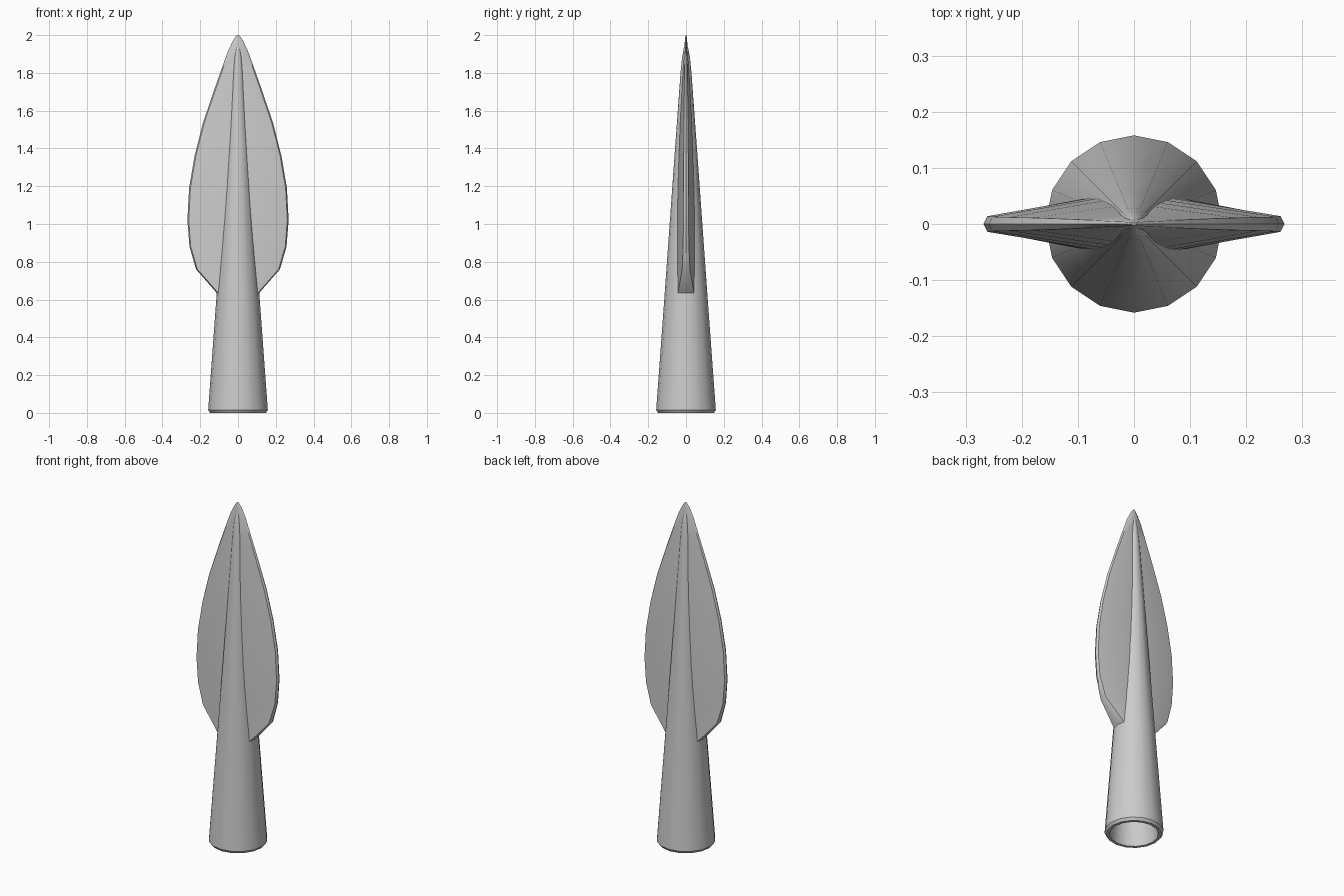
import bpy, bmesh, math

if "Cube" in bpy.data.objects:
    bpy.data.objects.remove(bpy.data.objects["Cube"])


def finish(bm, name, angle):
    bmesh.ops.remove_doubles(bm, verts=bm.verts, dist=1e-5)
    bmesh.ops.recalc_face_normals(bm, faces=bm.faces)
    me = bpy.data.meshes.new(name)
    bm.to_mesh(me)
    bm.free()
    ob = bpy.data.objects.new(name, me)
    bpy.context.collection.objects.link(ob)
    bpy.ops.object.select_all(action='DESELECT')
    ob.select_set(True)
    bpy.context.view_layer.objects.active = ob
    bpy.ops.object.shade_smooth_by_angle(angle=math.radians(angle))
    return ob


def loft(bm, rings):
    loops = [[bm.verts.new(p) for p in ring] for ring in rings]
    n = len(loops[0])
    for a, b in zip(loops, loops[1:]):
        for i in range(n):
            j = (i + 1) % n
            bm.faces.new((a[i], a[j], b[j], b[i]))
    bm.faces.new(loops[0][::-1])
    bm.faces.new(loops[-1])


# Hollow tapering socket: (radius, z), from the inside of the bore to the tip
SIDES = 16
profile = [(0.085, 0.60), (0.128, 0.012), (0.131, 0.0), (0.148, 0.0),
           (0.158, 0.015), (0.113, 0.63), (0.058, 1.4), (0.029, 1.8),
           (0.021, 1.88), (0.012, 1.93), (0.002, 1.955)]
bm = bmesh.new()
loft(bm, [[(r * math.cos(math.tau * i / SIDES), r * math.sin(math.tau * i / SIDES), z)
           for i in range(SIDES)] for r, z in profile])
finish(bm, "socket", 35)

# Leaf blade: (z, half width, half thickness near edge, half thickness at centre)
leaf = [(0.63, 0.108, 0.043, 0.062), (0.76, 0.222, 0.021, 0.062),
        (0.88, 0.257, 0.015, 0.060), (1.02, 0.268, 0.014, 0.057),
        (1.19, 0.259, 0.013, 0.051), (1.36, 0.230, 0.012, 0.044),
        (1.53, 0.187, 0.011, 0.036), (1.70, 0.130, 0.009, 0.026),
        (1.83, 0.084, 0.007, 0.017), (1.92, 0.051, 0.005, 0.010),
        (1.97, 0.027, 0.004, 0.006), (1.99, 0.014, 0.003, 0.004),
        (2.00, 0.004, 0.002, 0.002)]
rings = []
for z, w, e, c in leaf:
    s = w - min(0.007, w * 0.3)
    rings.append([(w, 0, z), (s, e, z), (0, c, z), (-s, e, z),
                  (-w, 0, z), (-s, -e, z), (0, -c, z), (s, -e, z)])
bm = bmesh.new()
loft(bm, rings)
finish(bm, "blade", 30)
